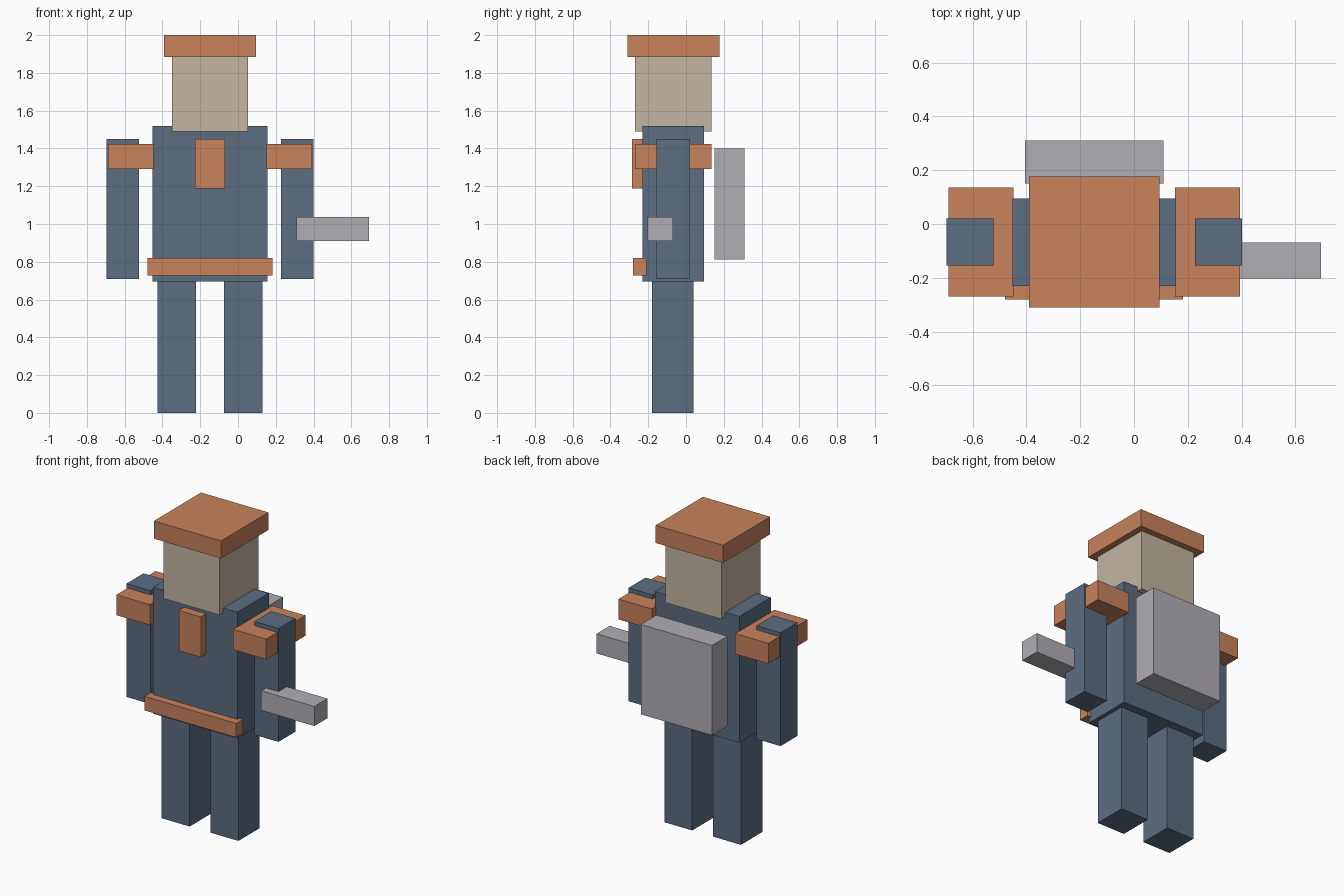
import bpy
import bmesh
from mathutils import Vector

default_cube = bpy.data.objects.get("Cube")
if default_cube:
    bpy.data.objects.remove(default_cube, do_unlink=True)


def make_material(name, colour):
    mat = bpy.data.materials.new(name)
    mat.use_nodes = True
    rgba = (*colour, 1.0)
    mat.diffuse_color = rgba
    bsdf = next(n for n in mat.node_tree.nodes if n.type == "BSDF_PRINCIPLED")
    bsdf.inputs["Base Color"].default_value = rgba
    return mat


blue = make_material("slate blue", (0.107, 0.153, 0.216))
orange = make_material("burnt orange", (0.578, 0.223, 0.107))
tan = make_material("tan", (0.54, 0.462, 0.366))
grey = make_material("light grey", (0.44, 0.423, 0.456))


def box(name, mat, xs, ys, zs):
    """Box from its x, y and z ranges, with its origin at its centre."""
    low, high = (Vector(corner) for corner in zip(xs, ys, zs))
    size = high - low
    bm = bmesh.new()
    bmesh.ops.create_cube(bm, size=1)
    bmesh.ops.scale(bm, vec=size, verts=bm.verts)
    mesh = bpy.data.meshes.new(name)
    bm.to_mesh(mesh)
    bm.free()
    mesh.materials.append(mat)
    obj = bpy.data.objects.new(name, mesh)
    obj.location = (low + high) / 2
    bpy.context.collection.objects.link(obj)
    return obj


BODY_X = -0.148  # the body's own middle line


def centred_box(name, mat, half_width, ys, zs):
    box(name, mat, (BODY_X - half_width, BODY_X + half_width), ys, zs)


def box_pair(name, mat, inner, outer, ys, zs):
    """Matching boxes on both sides of the body's middle line."""
    for side, sign in (("left", 1), ("right", -1)):
        xs = sorted((BODY_X + sign * inner, BODY_X + sign * outer))
        box(f"{side}_{name}", mat, xs, ys, zs)


# Body and head
centred_box("torso", blue, 0.304, (-0.23, 0.095), (0.695, 1.52))
centred_box("head", tan, 0.202, (-0.27, 0.135), (1.49, 1.89))
centred_box("hat", orange, 0.243, (-0.31, 0.177), (1.885, 2.0))

# Limbs and shoulder pads
box_pair("leg", blue, 0.075, 0.277, (-0.18, 0.04), (0, 0.695))
box_pair("arm", blue, 0.375, 0.549, (-0.155, 0.02), (0.71, 1.45))
box_pair("shoulder_pad", orange, 0.3, 0.541, (-0.27, 0.135), (1.29, 1.423))

# Front trim and equipment
centred_box("chest_plate", orange, 0.079, (-0.285, -0.21), (1.187, 1.45))
centred_box("belt", orange, 0.331, (-0.28, -0.21), (0.728, 0.82))
centred_box("backpack", grey, 0.257, (0.15, 0.31), (0.813, 1.4))
box("hand_tool", grey, (0.31, 0.694), (-0.203, -0.068), (0.91, 1.038))
